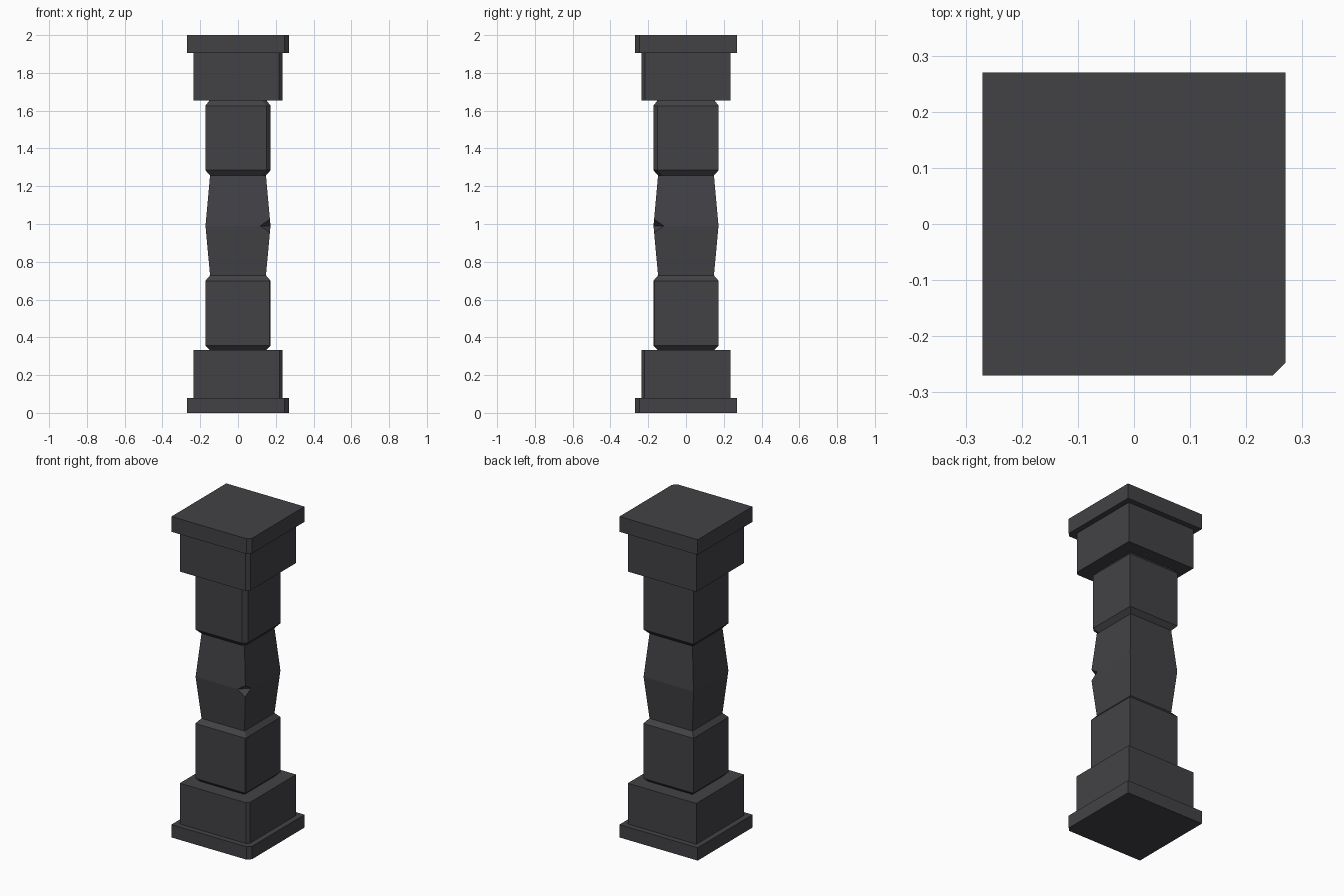
import bpy, bmesh

if "Cube" in bpy.data.objects:
    bpy.data.objects.remove(bpy.data.objects["Cube"])

stone = bpy.data.materials.new("dark_stone")
stone.diffuse_color = (0.055, 0.053, 0.06, 1)
stone.use_nodes = True
stone.node_tree.nodes["Principled BSDF"].inputs["Base Color"].default_value = stone.diffuse_color


def make_object(name, bm):
    bmesh.ops.recalc_face_normals(bm, faces=bm.faces)
    mesh = bpy.data.meshes.new(name)
    bm.to_mesh(mesh)
    bm.free()
    mesh.materials.append(stone)
    obj = bpy.data.objects.new(name, mesh)
    bpy.context.collection.objects.link(obj)
    return obj


def square_loft(name, profile, chip=0.0):
    """Stack square rings (half width, z); the front right corner is chipped off."""
    bm = bmesh.new()
    rings = []
    for h, z in profile:
        pts = [(h, h), (-h, h), (-h, -h)]
        pts += [(h - chip, -h), (h, -h + chip)] if chip else [(h, -h)]
        rings.append([bm.verts.new((x, y, z)) for x, y in pts])
    n = len(rings[0])
    for a, b in zip(rings, rings[1:]):
        for i in range(n):
            j = (i + 1) % n
            bm.faces.new((a[i], a[j], b[j], b[i]))
    bm.faces.new(rings[0])
    bm.faces.new(rings[-1])
    return make_object(name, bm)


# Base
square_loft("base_slab", [(0.27, 0), (0.27, 0.08)], 0.023)
square_loft("base_block", [(0.236, 0.08), (0.236, 0.334)], 0.016)

# Shaft: bevelled blocks above and below a bulging middle
square_loft("lower_shaft_block",
            [(0.15, 0.334), (0.173, 0.357), (0.173, 0.699), (0.148, 0.728)], 0.005)
middle = square_loft("middle_shaft", [(0.148, 0.728), (0.172, 0.99), (0.148, 1.257)])
square_loft("upper_shaft_block",
            [(0.148, 1.257), (0.173, 1.285), (0.173, 1.626), (0.152, 1.653)], 0.023)

# Capital
square_loft("capital_block", [(0.236, 1.653), (0.236, 1.905)], 0.02)
square_loft("top_slab", [(0.27, 1.905), (0.27, 2.0)], 0.023)

# Small chip in the middle shaft's front right edge
bm = bmesh.new()
for axis in range(3):
    for s in (-1, 1):
        p = [0.172, -0.172, 0.99]
        p[axis] += s * (0.055, 0.055, 0.04)[axis]
        bm.verts.new(p)
bmesh.ops.convex_hull(bm, input=bm.verts)
cutter = make_object("chip_cutter", bm)
cutter.hide_render = True
cut = middle.modifiers.new("chip", 'BOOLEAN')
cut.operation = 'DIFFERENCE'
cut.solver = 'EXACT'
cut.object = cutter
